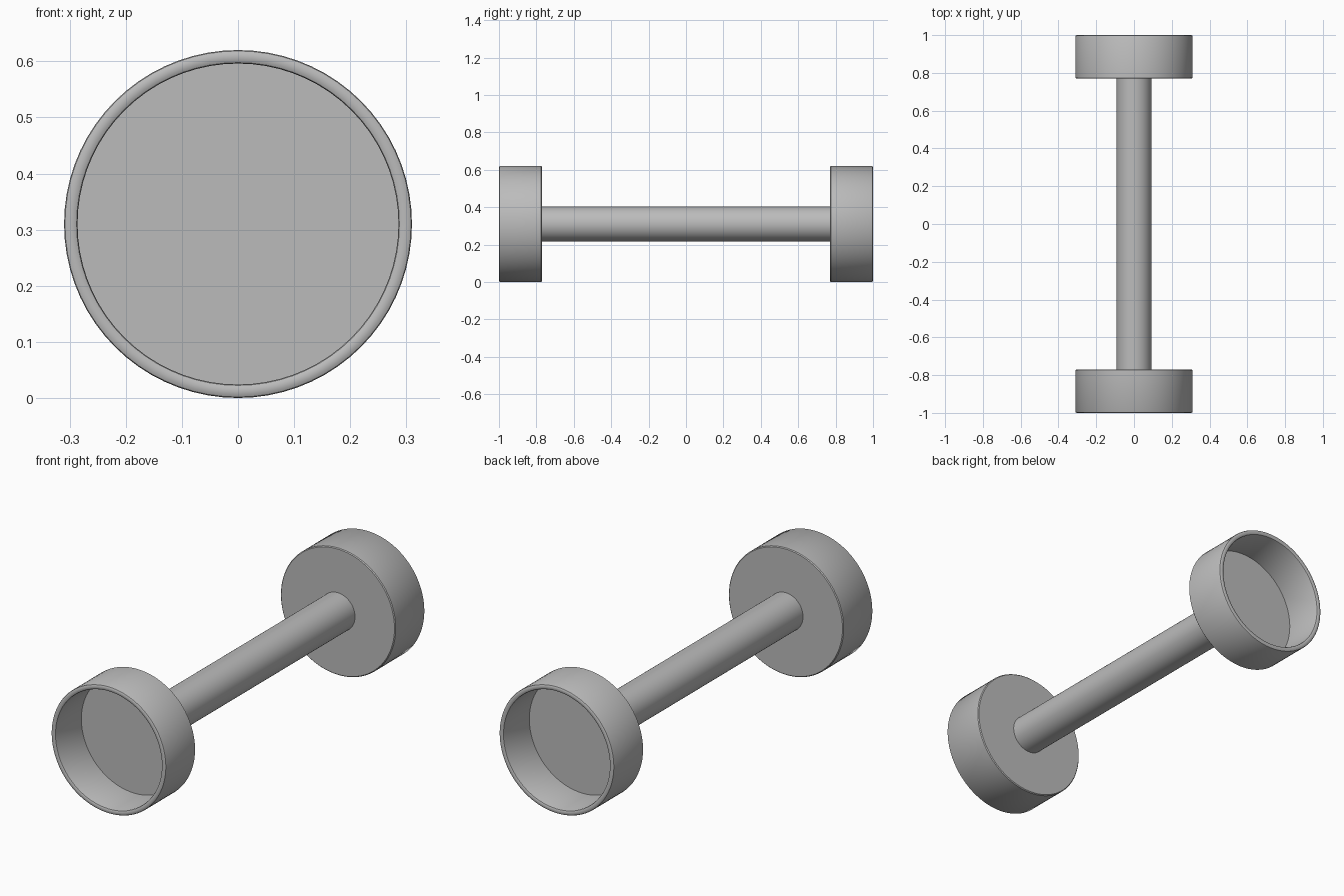
import bpy, bmesh, math
from mathutils import Vector, Matrix

cube = bpy.data.objects.get("Cube")
if cube:
    bpy.data.objects.remove(cube, do_unlink=True)

RADIUS = 0.31
SEGMENTS = 72

grey = bpy.data.materials.new("plain grey")
grey.use_nodes = True
colour = (0.5, 0.5, 0.5, 1)
grey.diffuse_color = colour
grey.node_tree.nodes["Principled BSDF"].inputs["Base Color"].default_value = colour


def lathe(name, profile, turn=0):
    """Spin (radius, y) points around the long axis of the model."""
    bm = bmesh.new()
    verts = [bm.verts.new((r, y, 0)) for r, y in profile]
    edges = [bm.edges.new(pair) for pair in zip(verts, verts[1:])]
    bmesh.ops.spin(bm, geom=verts + edges, cent=(0, 0, 0), axis=(0, 1, 0),
                   angle=math.tau, steps=SEGMENTS, use_duplicate=False)
    bmesh.ops.remove_doubles(bm, verts=bm.verts, dist=0.0001)
    bmesh.ops.recalc_face_normals(bm, faces=bm.faces)
    bm.transform(Matrix.Translation((0, 0, RADIUS)) @ Matrix.Rotation(turn, 4, "Z"))
    mesh = bpy.data.meshes.new(name)
    bm.to_mesh(mesh)
    bm.free()
    mesh.materials.append(grey)
    obj = bpy.data.objects.new(name, mesh)
    bpy.context.collection.objects.link(obj)
    bpy.ops.object.select_all(action="DESELECT")
    obj.select_set(True)
    bpy.context.view_layer.objects.active = obj
    bpy.ops.object.shade_smooth_by_angle(angle=math.radians(35))


# Hollow end cup: closed inner face, outer wall, rounded rim, recessed floor
inner = 0.286
rim_mid = (RADIUS + inner) / 2
rim_half = (RADIUS - inner) / 2
rim = [(rim_mid + rim_half * math.cos(a), -0.994 - 0.006 * math.sin(a))
       for a in (math.pi * i / 6 for i in range(7))]
cup = [(0, -0.77), (0.306, -0.77), (RADIUS, -0.774)] + rim + [(inner, -0.8), (0, -0.8)]
lathe("front_cup", cup)
lathe("back_cup", cup, math.pi)

# Straight bar joining the cups
lathe("bar", [(0, -0.775), (0.093, -0.775), (0.093, 0.775), (0, 0.775)])
